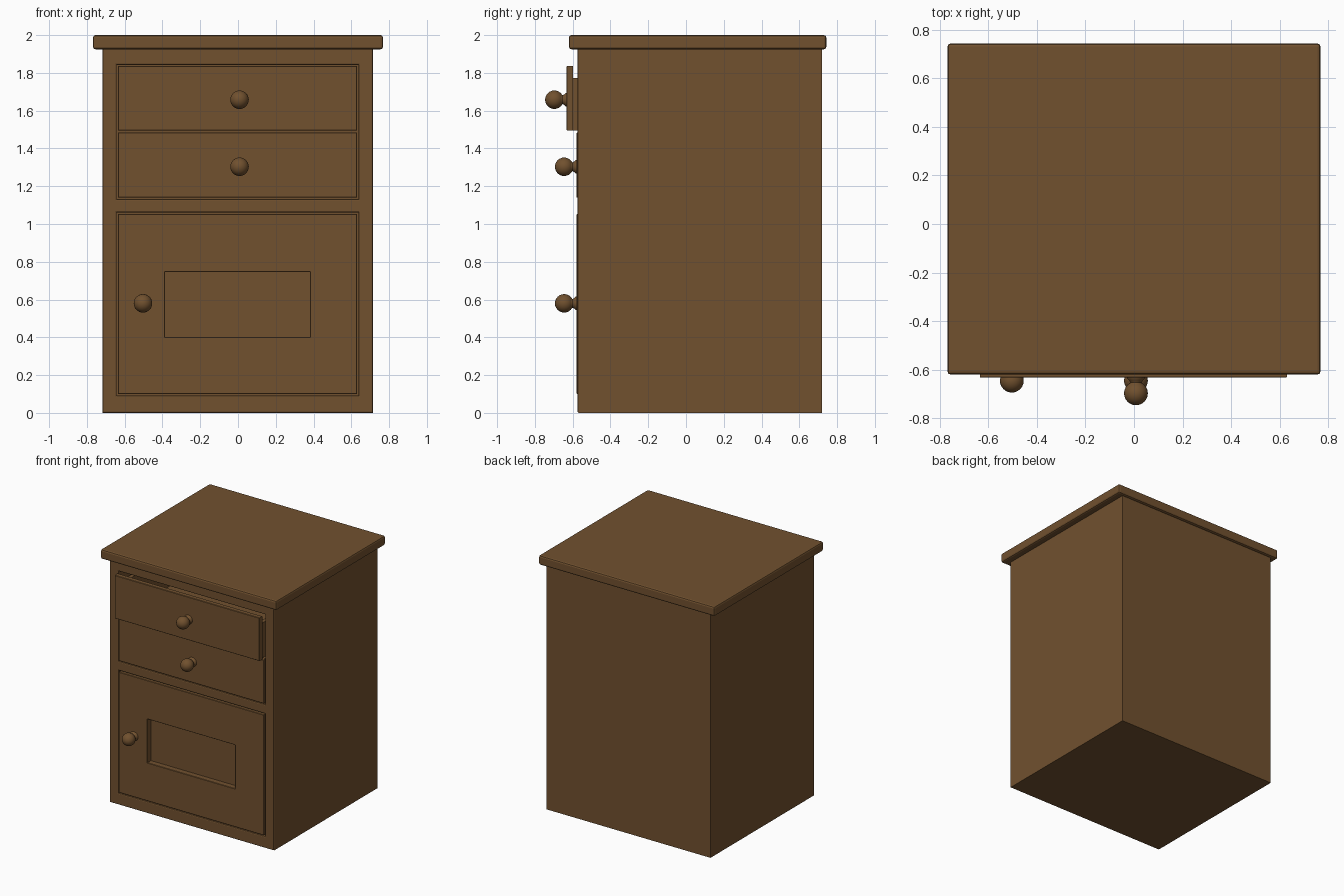
import bpy, bmesh, math
from mathutils import Vector, Matrix

if "Cube" in bpy.data.objects:
    bpy.data.objects.remove(bpy.data.objects["Cube"])

wood = bpy.data.materials.new("brown_wood")
wood.diffuse_color = (0.165, 0.082, 0.028, 1)
wood.use_nodes = True
wood.node_tree.nodes["Principled BSDF"].inputs["Base Color"].default_value = wood.diffuse_color


def box_mesh(lo, hi):
    bm = bmesh.new()
    bmesh.ops.create_cube(bm, size=1)
    lo, hi = Vector(lo), Vector(hi)
    for v in bm.verts:
        v.co = Vector([lo[i] if v.co[i] < 0 else hi[i] for i in range(3)])
    return bm


def hollow(bm, axis, sign, lo, hi, depth):
    """Sink a rectangular pocket into the side facing sign * axis."""
    others = [i for i in range(3) if i != axis]
    for i, a, b in zip(others, lo, hi):
        for c in (a, b):
            n, p = Vector((0, 0, 0)), Vector((0, 0, 0))
            n[i], p[i] = 1, c
            bmesh.ops.bisect_plane(bm, geom=bm.verts[:] + bm.edges[:] + bm.faces[:],
                                   plane_co=p, plane_no=n, dist=1e-5)
    bm.normal_update()
    outer = max(v.co[axis] * sign for v in bm.verts)
    faces = []
    for f in bm.faces:
        c = f.calc_center_median()
        if (f.normal[axis] * sign > 0.9 and abs(c[axis] * sign - outer) < 1e-4
                and all(a < c[i] < b for i, a, b in zip(others, lo, hi))):
            faces.append(f)
    out = bmesh.ops.extrude_face_region(bm, geom=faces)["geom"]
    move = Vector((0, 0, 0))
    move[axis] = -sign * depth
    bmesh.ops.translate(bm, vec=move, verts=[g for g in out if isinstance(g, bmesh.types.BMVert)])
    old = [f for f in faces if f.is_valid]
    if old:
        bmesh.ops.delete(bm, geom=old, context='FACES_ONLY')


def bevel(bm, width, test, segments=2):
    bm.normal_update()
    edges = [e for e in bm.edges if e.calc_face_angle(0) > 0.5 and test(e)]
    bmesh.ops.bevel(bm, geom=edges, offset=width, segments=segments,
                    profile=0.5, affect='EDGES')


def finish(name, bm, smooth=False):
    bmesh.ops.recalc_face_normals(bm, faces=bm.faces[:])
    me = bpy.data.meshes.new(name)
    bm.to_mesh(me)
    bm.free()
    me.materials.append(wood)
    ob = bpy.data.objects.new(name, me)
    bpy.context.collection.objects.link(ob)
    if smooth:
        for p in me.polygons:
            p.use_smooth = True
    return ob


# cabinet body with drawer and door openings
FRONT = -0.575
bm = box_mesh((-0.718, FRONT, 0), (0.715, 0.72, 1.93))
hollow(bm, 1, -1, (-0.642, 1.133), (0.637, 1.843), 1.23)
hollow(bm, 1, -1, (-0.642, 0.092), (0.637, 1.06), 1.23)
bevel(bm, 0.008, lambda e: all(v.co.y < FRONT + 0.001 for v in e.verts))
finish("cabinet_body", bm)

# overhanging top board
bm = box_mesh((-0.768, -0.62, 1.925), (0.768, 0.743, 2.0))
bevel(bm, 0.013, lambda e: True)
finish("top_board", bm)


# turned knob, lathed around y and seated on a front face
def knob(name, x, face_y, z):
    r, dist = 0.049, 0.065
    prof = [(0.037, -0.005), (0.036, 0.004), (0.028, 0.012), (0.024, 0.02)]
    for k in range(11):
        a = math.radians(-62 + 152 * k / 10)
        prof.append((r * math.cos(a), dist + r * math.sin(a)))
    bm = bmesh.new()
    vs = [bm.verts.new((max(p, 0), 0, h)) for p, h in prof]
    es = [bm.edges.new(pair) for pair in zip(vs, vs[1:])]
    bmesh.ops.spin(bm, geom=vs + es, cent=(0, 0, 0), axis=(0, 0, 1),
                   angle=math.tau, steps=28, use_merge=False)
    bmesh.ops.remove_doubles(bm, verts=bm.verts[:], dist=1e-5)
    bm.transform(Matrix.Translation((x, face_y, z)) @ Matrix.Rotation(math.radians(90), 4, 'X'))
    finish(name, bm, smooth=True)


# drawers: front plate, open tray and knob; the upper one is pulled out a little
for label, y, z0, z1 in (("upper", -0.632, 1.495, 1.836), ("lower", -0.580, 1.14, 1.484)):
    bm = box_mesh((-0.635, y, z0), (0.630, y + 0.035, z1))
    bevel(bm, 0.003, lambda e: all(v.co.y < y + 0.001 for v in e.verts), 1)
    finish(label + "_drawer_front", bm)
    bm = box_mesh((-0.622, y + 0.034, z0 + 0.001), (0.617, y + 1.15, z0 + 0.277))
    hollow(bm, 2, 1, (-0.592, y + 0.064), (0.587, y + 1.12), 0.25)
    finish(label + "_drawer_tray", bm)
    knob(label + "_drawer_knob", 0.008, y, z0 + 0.163)

# door with a sunken panel
bm = box_mesh((-0.635, -0.58, 0.1), (0.630, -0.50, 1.052))
hollow(bm, 1, -1, (-0.386, 0.402), (0.380, 0.746), 0.045)
bevel(bm, 0.003, lambda e: all(v.co.y < -0.579 for v in e.verts), 1)
finish("door", bm)
knob("door_knob", -0.503, -0.58, 0.58)
